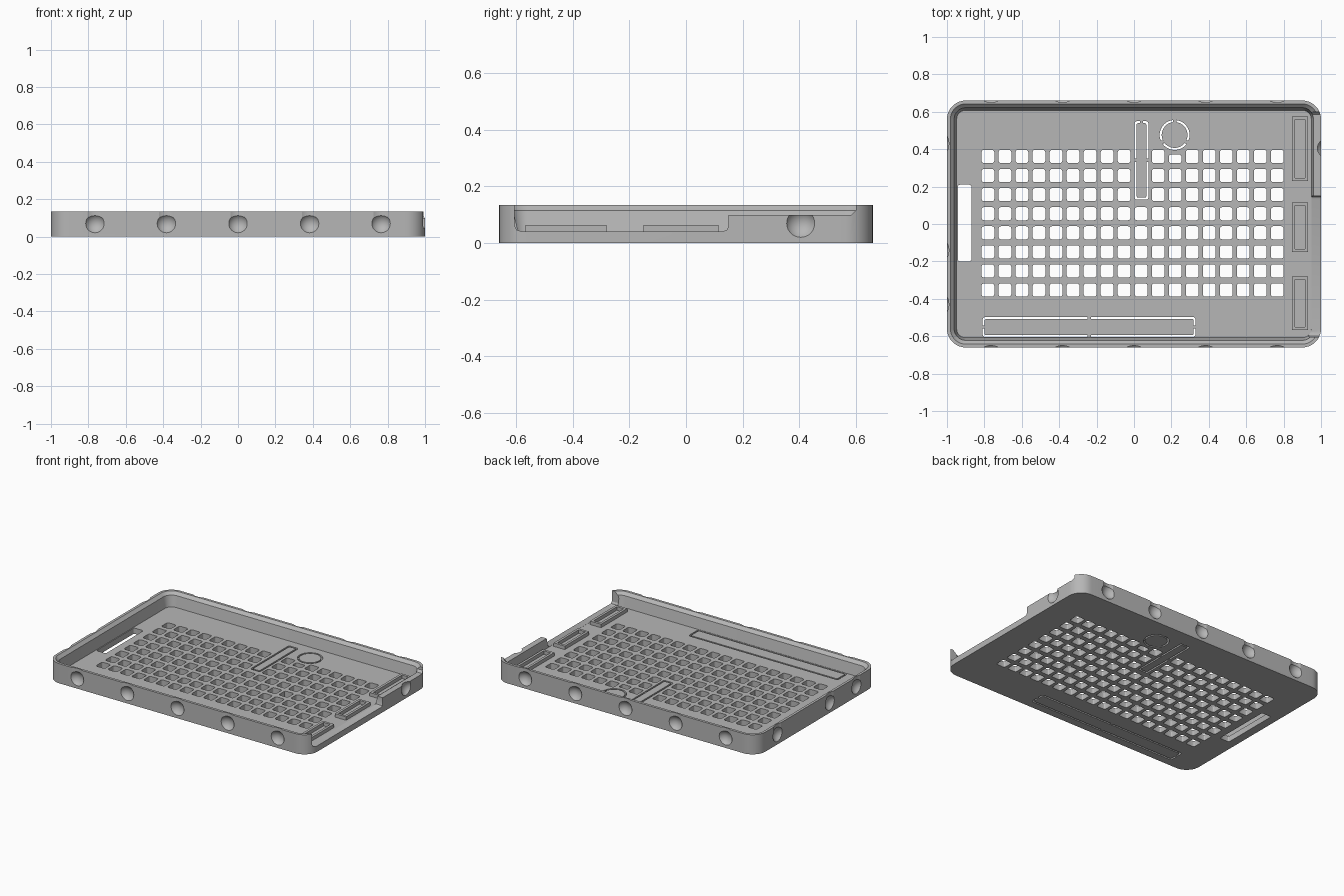
import bpy, bmesh
from math import sin, cos, pi, radians
from mathutils import Matrix, Vector

old = bpy.data.objects.get("Cube")
if old:
    bpy.data.objects.remove(old, do_unlink=True)

grey = bpy.data.materials.new("plain_grey")
grey.use_nodes = True
grey.diffuse_color = (0.47, 0.47, 0.47, 1)
grey.node_tree.nodes["Principled BSDF"].inputs["Base Color"].default_value = grey.diffuse_color

W, D, H, FLOOR, CORNER = 1.0, 0.66, 0.135, 0.04, 0.1


def rounded(x0, x1, y0, y1, r, seg=3):
    """Outline of a rounded rectangle, anticlockwise."""
    centres = [(x1 - r, y1 - r), (x0 + r, y1 - r), (x0 + r, y0 + r), (x1 - r, y0 + r)]
    return [(cx + r * cos(pi / 2 * (q + i / seg)), cy + r * sin(pi / 2 * (q + i / seg)))
            for q, (cx, cy) in enumerate(centres) for i in range(seg + 1)]


def circle(x, y, r, n=48):
    return [(x + r * cos(2 * pi * i / n), y + r * sin(2 * pi * i / n)) for i in range(n)]


def loft(bm, rings):
    """Skin a stack of equal outlines and cap both ends."""
    rows = [[bm.verts.new(p) for p in ring] for ring in rings]
    n = len(rows[0])
    for a, b in zip(rows, rows[1:]):
        for i in range(n):
            j = (i + 1) % n
            bm.faces.new((a[i], a[j], b[j], b[i]))
    bm.faces.new(rows[0][::-1])
    bm.faces.new(rows[-1])


def prism(bm, outline, z0, z1):
    loft(bm, [[(x, y, z) for x, y in outline] for z in (z0, z1)])


def box(bm, x0, x1, y0, y1, z0, z1):
    prism(bm, [(x0, y0), (x1, y0), (x1, y1), (x0, y1)], z0, z1)


def finish(bm, name):
    bmesh.ops.recalc_face_normals(bm, faces=bm.faces)
    mesh = bpy.data.meshes.new(name)
    bm.to_mesh(mesh)
    bm.free()
    mesh.materials.append(grey)
    ob = bpy.data.objects.new(name, mesh)
    bpy.context.collection.objects.link(ob)
    return ob


def activate(ob):
    bpy.ops.object.select_all(action='DESELECT')
    ob.select_set(True)
    bpy.context.view_layer.objects.active = ob


def cut(target, bm, name):
    cutter = finish(bm, name)
    cutter.hide_render = True
    mod = target.modifiers.new(name, 'BOOLEAN')
    mod.operation, mod.solver, mod.object = 'DIFFERENCE', 'EXACT', cutter
    activate(target)
    bpy.ops.object.modifier_apply(modifier=name)
    bpy.data.objects.remove(cutter, do_unlink=True)


# Tray shell: outer wall, chamfered lip, sloped inner wall and floor
bm = bmesh.new()
profile = [(0, 0), (0, H), (0.018, H), (0.032, 0.12), (0.038, 0.115), (0.052, FLOOR)]
loft(bm, [[(x, y, z) for x, y in rounded(-W + d, W - d, -D + d, D - d, CORNER - d, 10)]
          for d, z in profile])
tray = finish(bm, "tray")

# Stepped opening in the left wall
bm = bmesh.new()
opening = [(-0.605, 0.2), (-0.605, 0.06), (-0.598, 0.047), (-0.58, 0.041), (0.13, 0.041),
           (0.145, 0.047), (0.15, 0.06), (0.15, 0.1), (0.585, 0.1), (0.6, 0.115), (0.6, 0.2)]
loft(bm, [[(x, y, z) for y, z in opening] for x in (0.936, 1.1)])
cut(tray, bm, "opening_cutter")

# Ventilation grid, skipping the holes under the vertical bar
bm = bmesh.new()
ROWS, COLS = 8, 18
for row in range(ROWS):
    for col in range(COLS):
        if col == 9 and row < 3:
            continue
        x, y = -0.781 + col * 0.091, 0.361 - row * 0.102
        top = 0.01 if (row, col) == (0, 11) else 0.035
        prism(bm, rounded(x - 0.034, x + 0.034, y - 0.035, y + top, 0.012), -0.1, 0.08)

# Side slot and the gaps around the three inserts
prism(bm, rounded(-0.942, -0.869, -0.2, 0.21, 0.012), -0.1, 0.08)
BAR = (0.003, 0.077, 0.13, 0.55)
STRIP = (-0.81, 0.33, -0.605, -0.497)
BX, BY, BR = 0.217, 0.476, 0.08
GAP = 0.011
prism(bm, rounded(*BAR, 0.012), -0.1, 0.08)
prism(bm, rounded(*STRIP, 0.016), -0.1, 0.08)
prism(bm, circle(BX, BY, BR), -0.1, 0.08)
cut(tray, bm, "floor_cutter")

# Finger dimples around the walls, with shallow channels up to the rim
spots = [(x, s * D, 0, s, True) for s in (-1, 1) for x in (-0.765, -0.383, 0, 0.383, 0.765)]
spots += [(-W, y, -1, 0, True) for y in (0.43, -0.14, -0.43)]
spots += [(W, 0.405, 1, 0, False)]
dimples, channels = bmesh.new(), bmesh.new()
for x, y, nx, ny, channel in spots:
    out = Vector((nx, ny, 0))
    centre = Vector((x, y, 0.07)) + out * 0.03
    bmesh.ops.create_uvsphere(dimples, u_segments=32, v_segments=16, radius=0.058,
                              matrix=Matrix.Translation(centre))
    if channel:
        centre = Vector((x, y, 0)) + out * 0.075
        prism(channels, circle(centre.x, centre.y, 0.085, 64), 0.075, 0.2)
cut(tray, dimples, "dimple_cutter")
cut(tray, channels, "channel_cutter")


# Inserts held in their gaps by small tabs
def insert(name, limits, tabs):
    x0, x1, y0, y1 = limits
    bm = bmesh.new()
    prism(bm, rounded(x0 + GAP, x1 - GAP, y0 + GAP, y1 - GAP, 0.008), 0, FLOOR)
    for x, y in tabs:
        box(bm, x - 0.009, x + 0.009, y - 0.009, y + 0.009, 0.004, FLOOR - 0.004)
    return finish(bm, name)


parts = [tray]
parts.append(insert("vertical_bar", BAR, [(0.008, 0.34), (0.072, 0.34), (0.04, 0.545)]))
parts.append(insert("long_strip", STRIP, [(-0.805, -0.551), (0.325, -0.551),
                                          (-0.24, -0.502), (-0.24, -0.6)]))
bm = bmesh.new()
prism(bm, circle(BX, BY, BR - GAP), 0, FLOOR)
for angle in (90, 210, 330):
    x = BX + cos(radians(angle)) * (BR - 0.005)
    y = BY + sin(radians(angle)) * (BR - 0.005)
    box(bm, x - 0.009, x + 0.009, y - 0.009, y + 0.009, 0.004, FLOOR - 0.004)
parts.append(finish(bm, "round_button"))

# Raised rectangular frames beside the opening
for name, y0, y1 in (("back_frame", 0.23, 0.575), ("middle_frame", -0.15, 0.115),
                     ("front_frame", -0.567, -0.28)):
    bm = bmesh.new()
    rows = []
    for d, z in ((0, FLOOR - 0.005), (0, 0.064), (0.017, 0.064), (0.017, FLOOR - 0.005)):
        rows.append([bm.verts.new(p) for p in (
            (0.845 + d, y0 + d, z), (0.93 - d, y0 + d, z),
            (0.93 - d, y1 - d, z), (0.845 + d, y1 - d, z))])
    for a, b in zip(rows, rows[1:] + rows[:1]):
        for i in range(4):
            j = (i + 1) % 4
            bm.faces.new((a[i], a[j], b[j], b[i]))
    parts.append(finish(bm, name))

# Smooth rounded surfaces, crisp edges
for ob in parts:
    activate(ob)
    bpy.ops.object.shade_smooth_by_angle(angle=radians(25))
